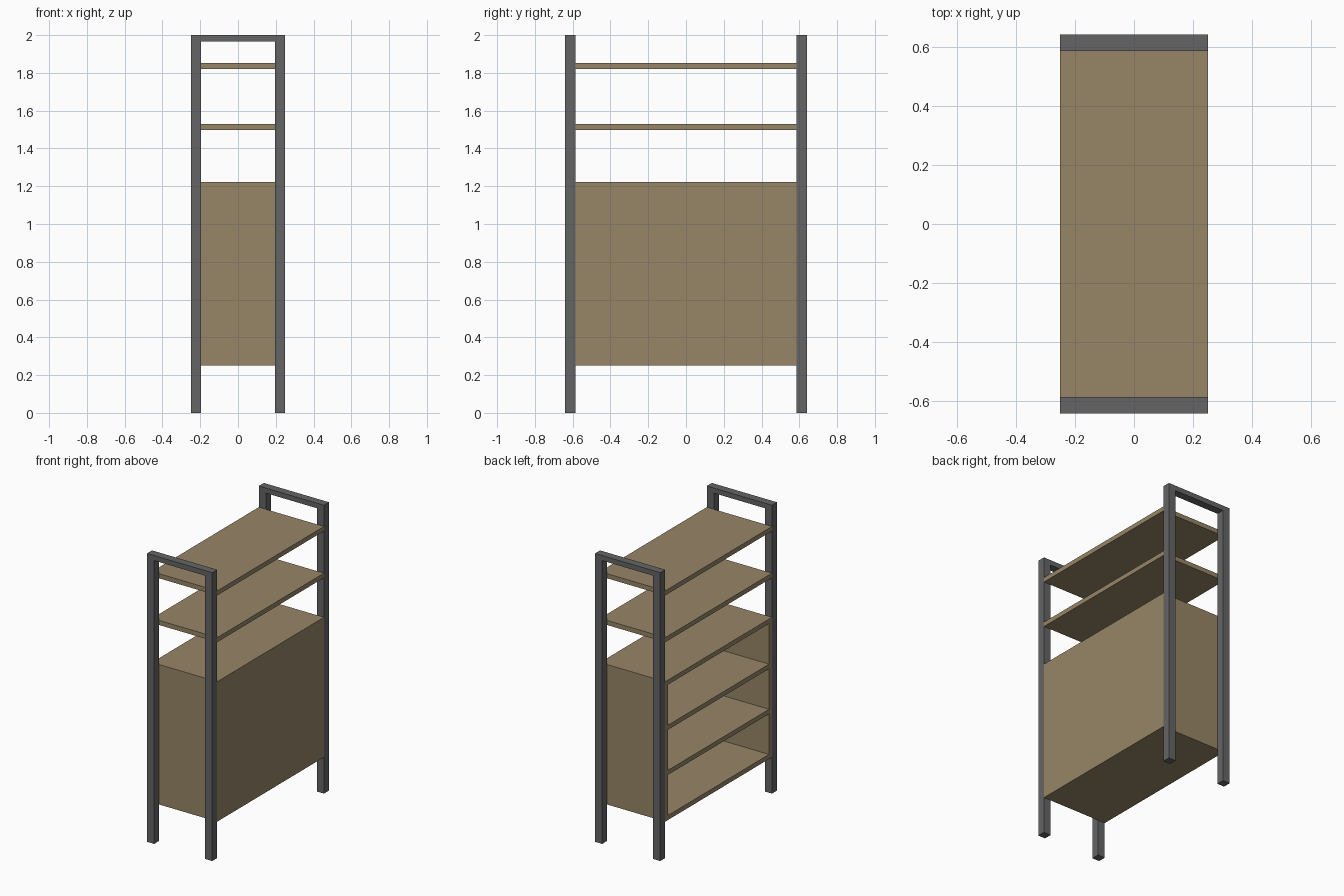
import bpy

if "Cube" in bpy.data.objects:
    bpy.data.objects.remove(bpy.data.objects["Cube"])

W, T = 0.25, 0.032          # half depth, board thickness
Y_IN, Y_OUT = 0.585, 0.64   # inner and outer face of the end frames
LEG, BAR = 0.055, 0.035     # leg width, top bar height
BOT, TOP = 0.252, 1.223     # cabinet bottom and top


def material(name, rgb):
    mat = bpy.data.materials.new(name)
    mat.diffuse_color = (*rgb, 1)
    mat.use_nodes = True
    mat.node_tree.nodes["Principled BSDF"].inputs["Base Color"].default_value = mat.diffuse_color
    return mat


wood = material("wood", (0.31, 0.235, 0.135))
metal = material("dark_metal", (0.13, 0.13, 0.13))


def add_mesh(name, verts, faces, mat):
    mesh = bpy.data.meshes.new(name)
    mesh.from_pydata(verts, [], faces)
    mesh.materials.append(mat)
    obj = bpy.data.objects.new(name, mesh)
    bpy.context.collection.objects.link(obj)
    return obj


def board(name, x, y, z):
    """Box between the (min, max) pairs x, y and z."""
    verts = [(a, b, c) for a in x for b in y for c in z]
    faces = [(0, 1, 3, 2), (4, 6, 7, 5), (0, 4, 5, 1),
             (2, 3, 7, 6), (0, 2, 6, 4), (1, 5, 7, 3)]
    return add_mesh(name, verts, faces, wood)


def end_frame(name, y0, y1):
    """Upside-down U profile, extruded along y."""
    i = W - LEG
    profile = [(-W, 0), (-i, 0), (-i, 2 - BAR), (i, 2 - BAR),
               (i, 0), (W, 0), (W, 2), (-W, 2)]
    n = len(profile)
    verts = [(x, y, z) for y in (y0, y1) for x, z in profile]
    faces = [tuple(range(n)), tuple(reversed(range(n, 2 * n)))]
    faces += [(k, k + n, (k + 1) % n + n, (k + 1) % n) for k in range(n)]
    return add_mesh(name, verts, faces, metal)


# Metal end frames
end_frame("front_frame", -Y_OUT, -Y_IN)
end_frame("back_frame", Y_IN, Y_OUT)

# Open upper shelves
for name, z in (("middle_shelf", 1.497), ("top_shelf", 1.821)):
    board(name, (-W, W), (-Y_IN, Y_IN), (z, z + T))

# Cabinet shell, open towards -x
board("cabinet_bottom", (-W, W), (-Y_IN, Y_IN), (BOT, BOT + T))
board("cabinet_top", (-W, W), (-Y_IN, Y_IN), (TOP - T, TOP))
inner_z = (BOT + T, TOP - T)
board("cabinet_front_side", (-W, W), (-Y_IN, -Y_IN + T), inner_z)
board("cabinet_back_side", (-W, W), (Y_IN - T, Y_IN), inner_z)
y_inner = (-Y_IN + T, Y_IN - T)
board("cabinet_rear_panel", (W - T, W), y_inner, inner_z)

# Two evenly spaced shelves inside the cabinet
step = (TOP - BOT - T) / 3
for k in (1, 2):
    z = BOT + k * step
    board(f"cabinet_shelf_{k}", (-W, W - T), y_inner, (z, z + T))
